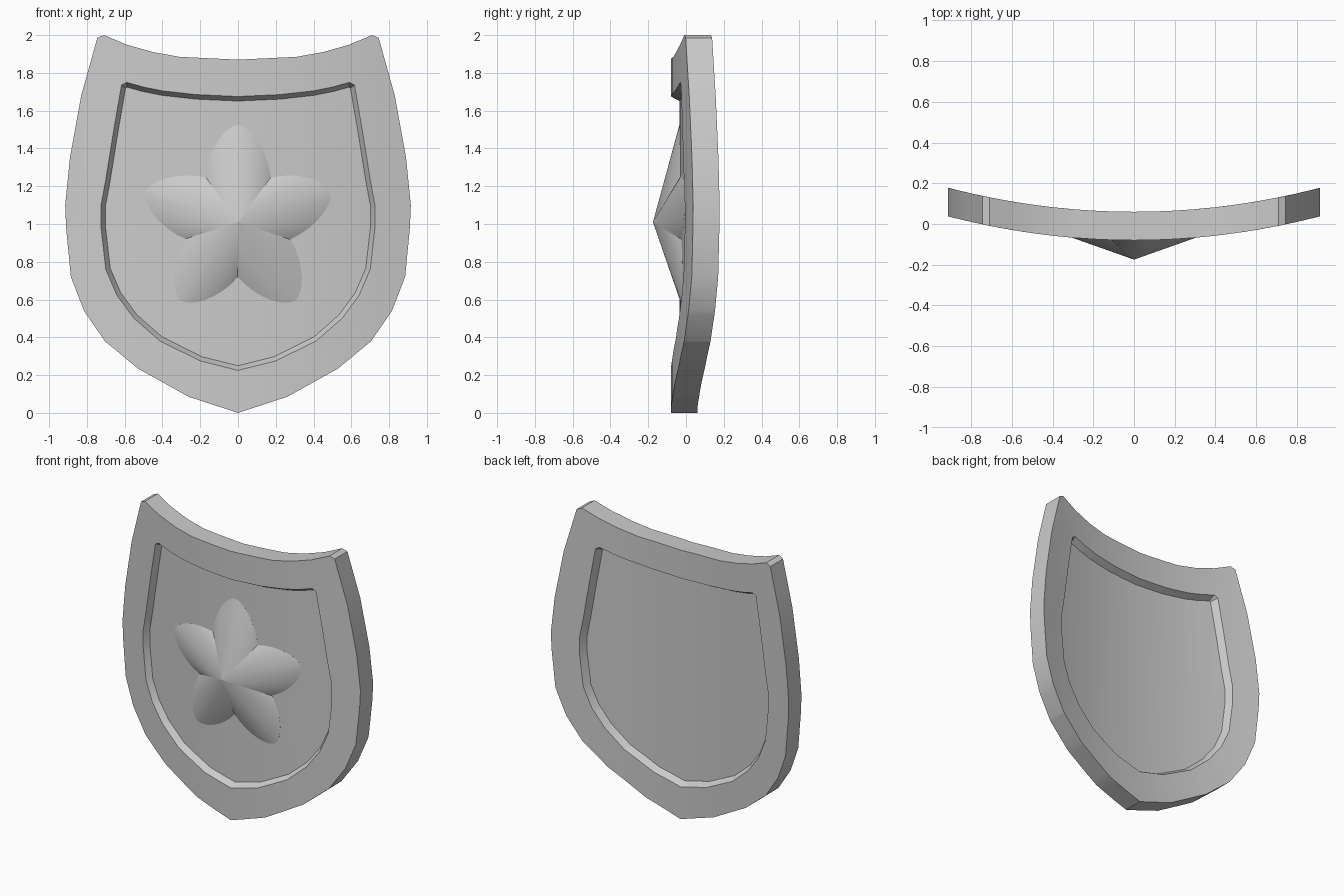
import bpy
import bmesh
import math
from mathutils import Vector

if "Cube" in bpy.data.objects:
    bpy.data.objects.remove(bpy.data.objects["Cube"], do_unlink=True)

grey = bpy.data.materials.new("plain_grey")
grey.use_nodes = True
COLOUR = (0.6, 0.6, 0.6, 1)
grey.diffuse_color = COLOUR
grey.node_tree.nodes["Principled BSDF"].inputs["Base Color"].default_value = COLOUR

FRONT, BACK = -0.08, 0.06        # rim faces on the centre line
PANEL_FRONT, PANEL_BACK = -0.035, 0.015
BEND = 0.141

# Right halves of the outlines, from top centre down to the bottom point
OUTER = [(0, 1.87), (.31, 1.885), (.45, 1.91), (.59, 1.95), (.71, 2), (.745, 1.985),
         (.83, 1.68), (.89, 1.35), (.915, 1.1), (.91, .98), (.885, .72), (.815, .54),
         (.705, .38), (.53, .235), (.26, .085), (0, 0)]
INNER = [(0, 1.675), (.22, 1.685), (.4, 1.705), (.5, 1.725), (.59, 1.75), (.617, 1.735),
         (.66, 1.485), (.7, 1.235), (.725, 1.1), (.725, .98), (.7, .76), (.642, .624),
         (.552, .502), (.415, .382), (.2, .275), (0, .225)]


def mirrored(half):
    return half + [(-x, z) for x, z in half[-2:0:-1]]


def shrunk(loop, d):
    """Offset a clockwise loop inwards by d."""
    result = []
    for i, p in enumerate(loop):
        a, b, c = Vector(loop[i - 1]), Vector(p), Vector(loop[(i + 1) % len(loop)])
        e, f = (b - a).normalized(), (c - b).normalized()
        n = Vector((e.y, -e.x)) + Vector((f.y, -f.x))
        b = b + n * (d * 2 / n.length_squared)
        result.append((b.x, b.y))
    return result


def bend(bm):
    for v in bm.verts:
        v.co.y += BEND * v.co.x ** 2


def add_loop(bm, loop, y):
    return [bm.verts.new((x, y, z)) for x, z in loop]


def bridge(bm, a, b):
    for i in range(len(a)):
        j = (i + 1) % len(a)
        bm.faces.new((a[i], a[j], b[j], b[i]))


def finish(bm, name, angle):
    bmesh.ops.recalc_face_normals(bm, faces=bm.faces)
    mesh = bpy.data.meshes.new(name)
    bm.to_mesh(mesh)
    bm.free()
    mesh.materials.append(grey)
    obj = bpy.data.objects.new(name, mesh)
    bpy.context.collection.objects.link(obj)
    bpy.ops.object.select_all(action="DESELECT")
    obj.select_set(True)
    bpy.context.view_layer.objects.active = obj
    bpy.ops.object.shade_smooth_by_angle(angle=math.radians(angle))
    return obj


# Shield body: raised rim with a sloped recess on both sides
outer, inner = mirrored(OUTER), mirrored(INNER)
panel = shrunk(inner, 0.024)
bm = bmesh.new()
rings = [add_loop(bm, loop, y) for loop, y in (
    (panel, PANEL_FRONT), (inner, FRONT), (outer, FRONT),
    (outer, BACK), (inner, BACK), (panel, PANEL_BACK))]
for a, b in zip(rings, rings[1:]):
    bridge(bm, a, b)
bm.faces.new(rings[0])
bm.faces.new(rings[-1])
bmesh.ops.recalc_face_normals(bm, faces=bm.faces)

# Upright cuts let the flat slab follow the curve
for i in range(-8, 9):
    bmesh.ops.bisect_plane(bm, geom=bm.verts[:] + bm.edges[:] + bm.faces[:],
                           plane_co=(i / 10, 0, 0), plane_no=(1, 0, 0), dist=0.0005)
bend(bm)
finish(bm, "shield_body", 30)

# Star: five rounded arms rising to a central peak
CENTRE_Z, STEPS = 1.01, 8
arm = []
for i in range(-STEPS, STEPS + 1):
    t = math.cos(math.pi / 2 * i / STEPS)
    width = 0.17 * (1 - min(t, 1) ** 1.6) ** 0.58
    arm.append((math.copysign(width, i), 0.237 + 0.277 * t))
outline = []
for k in range(5):
    a = -k * math.tau / 5
    c, s = math.cos(a), math.sin(a)
    outline += [(x * c - z * s, CENTRE_Z + x * s + z * c) for x, z in arm[:-1]]

bm = bmesh.new()
edge = add_loop(bm, outline, PANEL_FRONT)
base = add_loop(bm, outline, PANEL_FRONT + 0.02)
bridge(bm, edge, base)
peak = bm.verts.new((0, -0.175, CENTRE_Z))
for i in range(len(edge)):
    bm.faces.new((edge[i - 1], edge[i], peak))
bend(bm)
finish(bm, "star_emblem", 30)
